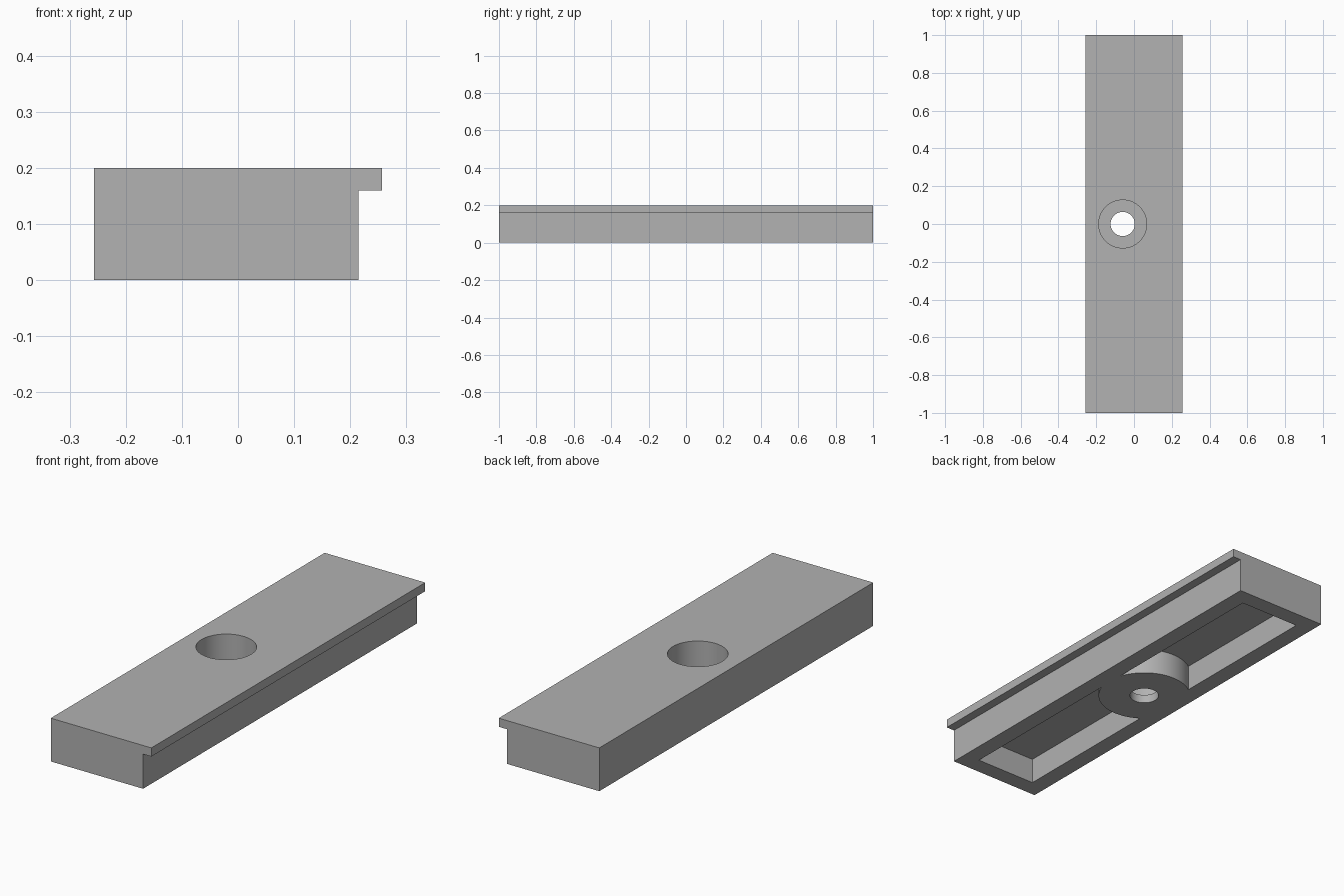
import bpy
import bmesh
import math

cube = bpy.data.objects.get("Cube")
if cube:
    bpy.data.objects.remove(cube, do_unlink=True)

LENGTH = 2.0
HEIGHT = 0.2
LEFT, RIGHT, LIP = -0.257, 0.215, 0.257   # body sides and lip edge in x
LIP_Z = 0.16
WALL = 0.08
POCKET_TOP = 0.12
HOLE_X = -0.06

grey = bpy.data.materials.new("grey")
grey.use_nodes = True
grey.diffuse_color = (0.445, 0.445, 0.445, 1)
grey.node_tree.nodes["Principled BSDF"].inputs["Base Color"].default_value = grey.diffuse_color


def prism(name, profile):
    """Extrude an x-z outline along y, centred on y = 0."""
    bm = bmesh.new()
    face = bm.faces.new([bm.verts.new((x, -LENGTH / 2, z)) for x, z in profile])
    out = bmesh.ops.extrude_face_region(bm, geom=[face])
    verts = [v for v in out["geom"] if isinstance(v, bmesh.types.BMVert)]
    bmesh.ops.translate(bm, verts=verts, vec=(0, LENGTH, 0))
    bmesh.ops.recalc_face_normals(bm, faces=bm.faces)
    mesh = bpy.data.meshes.new(name)
    bm.to_mesh(mesh)
    bm.free()
    mesh.materials.append(grey)
    obj = bpy.data.objects.new(name, mesh)
    bpy.context.collection.objects.link(obj)
    return obj


def cylinder(name, radius, z0, z1):
    bpy.ops.mesh.primitive_cylinder_add(vertices=96, radius=radius, depth=z1 - z0,
                                        location=(HOLE_X, 0, (z0 + z1) / 2))
    obj = bpy.context.object
    obj.name = name
    obj.data.materials.append(grey)
    return obj


def cut(target, cutter):
    """Subtract the cutter and remove it."""
    mod = target.modifiers.new("cut", "BOOLEAN")
    mod.operation = "DIFFERENCE"
    mod.solver = "EXACT"
    mod.object = cutter
    cutter.hide_render = True
    bpy.context.view_layer.objects.active = target
    bpy.ops.object.modifier_apply(modifier=mod.name)
    bpy.data.objects.remove(cutter, do_unlink=True)


# Bar with an overhanging lip along one long edge
bar = prism("lipped_bar", [(LEFT, 0), (RIGHT, 0), (RIGHT, LIP_Z), (LIP, LIP_Z),
                           (LIP, HEIGHT), (LEFT, HEIGHT)])

# Underside pocket, leaving a round boss around the screw hole
pocket = prism("pocket_cutter", [(LEFT + WALL, -0.1), (RIGHT - WALL, -0.1),
                                 (RIGHT - WALL, POCKET_TOP), (LEFT + WALL, POCKET_TOP)])
for v in pocket.data.vertices:
    v.co.y *= 1 - 2 * WALL / LENGTH
cut(pocket, cylinder("boss", 0.205, -0.3, 0.3))
cut(bar, pocket)

# Counterbored screw hole
cut(bar, cylinder("counterbore_cutter", 0.127, 0.04, 0.3))
cut(bar, cylinder("hole_cutter", 0.064, -0.1, 0.1))

bpy.ops.object.select_all(action="DESELECT")
bar.select_set(True)
bpy.context.view_layer.objects.active = bar
bpy.ops.object.shade_smooth_by_angle(angle=math.radians(30))
